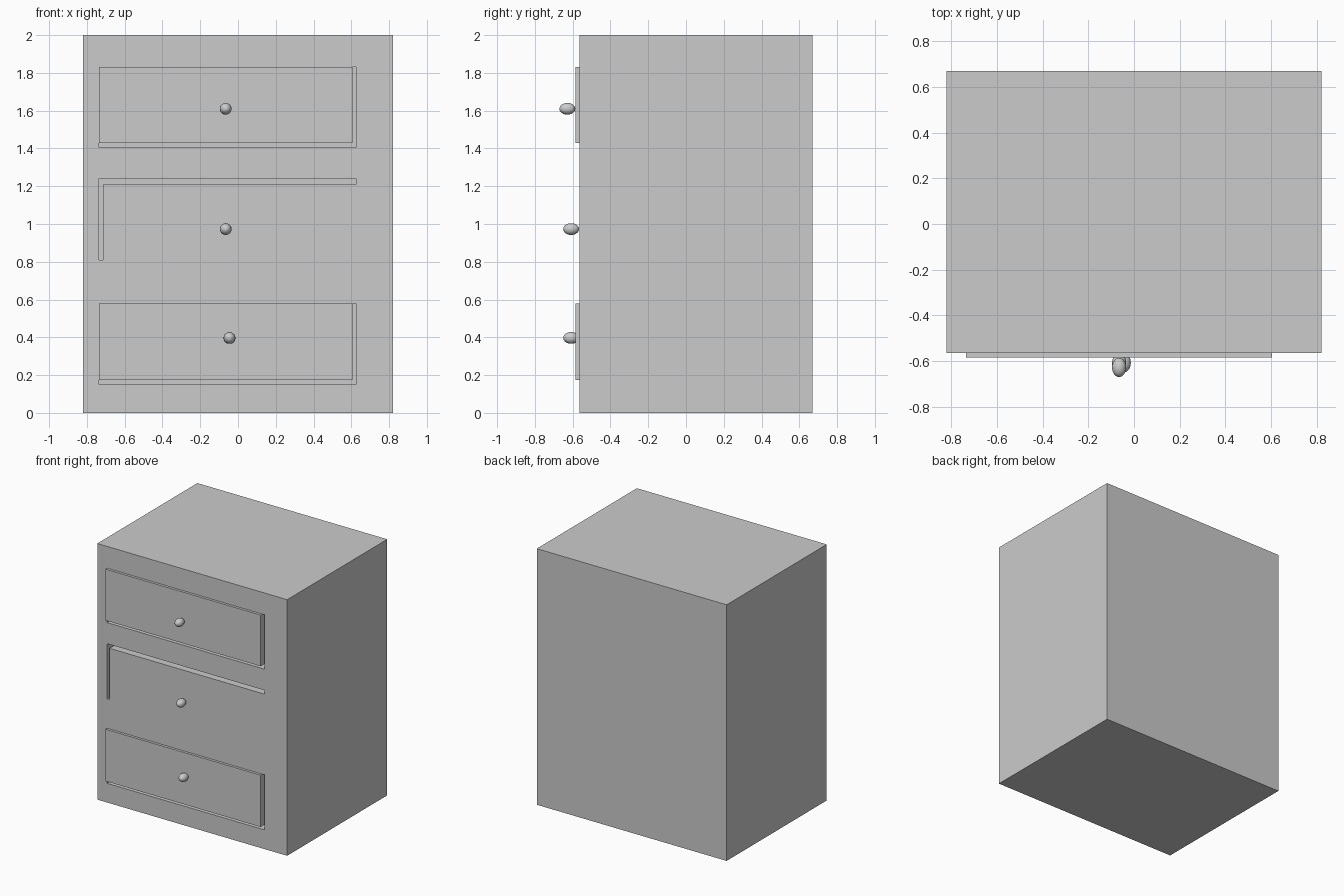
import bpy

if "Cube" in bpy.data.objects:
    bpy.data.objects.remove(bpy.data.objects["Cube"])

FRONT, BACK = -0.565, 0.67
RECESS_BACK = 0.55


def box(name, x0, x1, y0, y1, z0, z1):
    """Axis-aligned box from its limits."""
    bpy.ops.mesh.primitive_cube_add(size=1)
    ob = bpy.context.object
    ob.name = name
    ob.scale = (x1 - x0, y1 - y0, z1 - z0)
    ob.location = ((x0 + x1) / 2, (y0 + y1) / 2, (z0 + z1) / 2)
    bpy.ops.object.transform_apply(location=True, rotation=False, scale=True)
    return ob


def knob(name, x, y, z):
    """Smooth egg-shaped knob, stretched front to back."""
    bpy.ops.mesh.primitive_uv_sphere_add(segments=32, ring_count=16, radius=1, location=(x, y, z))
    ob = bpy.context.object
    ob.name = name
    ob.scale = (0.031, 0.042, 0.031)
    bpy.ops.object.transform_apply(location=False, rotation=False, scale=True)
    bpy.ops.object.shade_smooth()


# Cabinet body
body = box("cabinet_body", -0.82, 0.82, FRONT, BACK, 0, 2)

# name, recess z range, drawer x range, drawer z range, drawer front y, knob position
drawers = [
    ("top", (1.405, 1.83), (-0.735, 0.605), (1.43, 1.83), -0.585, (-0.065, -0.628, 1.61)),
    ("middle", (0.81, 1.24), (-0.715, 0.625), (0.81, 1.21), FRONT, (-0.065, -0.608, 0.973)),
    ("bottom", (0.15, 0.58), (-0.735, 0.605), (0.175, 0.58), -0.585, (-0.045, -0.608, 0.397)),
]

for name, rz, dx, dz, front, knob_pos in drawers:
    # Recess cut into the body
    cutter = box(name + "_recess_cutter", -0.735, 0.625, FRONT - 0.2, RECESS_BACK, *rz)
    mod = body.modifiers.new(name + "_recess", 'BOOLEAN')
    mod.operation = 'DIFFERENCE'
    mod.solver = 'EXACT'
    mod.object = cutter
    bpy.context.view_layer.objects.active = body
    bpy.ops.object.modifier_apply(modifier=mod.name)
    bpy.data.objects.remove(cutter)
    # Drawer and its knob
    box(name + "_drawer", *dx, front, RECESS_BACK, *dz)
    knob(name + "_knob", *knob_pos)
